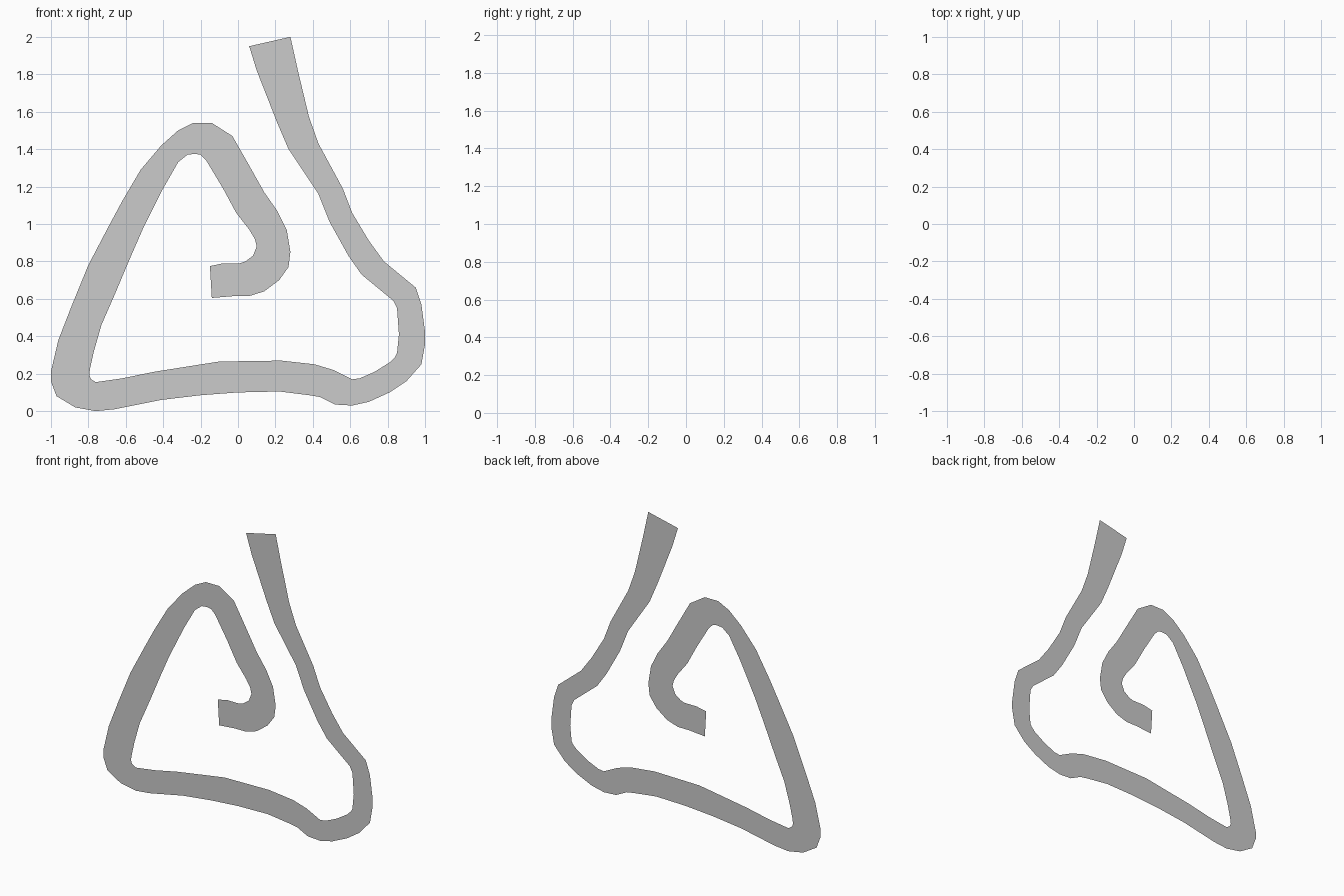
import bpy

# Outer and inner edges of the flat ribbon (x, z), from the top end to the curled end
outer = [(.28, 2), (.32, 1.82), (.38, 1.57), (.43, 1.43), (.56, 1.19), (.61, 1.06),
         (.70, .91), (.78, .80), (.95, .66), (.98, .57), (1, .42), (1, .36),
         (.98, .25), (.90, .16), (.81, .10), (.70, .05), (.61, .03), (.52, .035),
         (.44, .075), (.38, .085), (.22, .105), (0, .10), (-.20, .085), (-.41, .06),
         (-.66, .01), (-.76, 0), (-.87, .02), (-.97, .08), (-1, .16), (-1, .21),
         (-.96, .38), (-.89, .56), (-.80, .78), (-.69, .99), (-.62, 1.12), (-.52, 1.29),
         (-.41, 1.42), (-.32, 1.50), (-.24, 1.54), (-.14, 1.54), (-.03, 1.47), (.05, 1.33),
         (.14, 1.17), (.21, 1.07), (.26, .97), (.28, .85), (.27, .77), (.22, .70),
         (.14, .64), (.06, .615), (-.02, .615), (-.14, .605)]
inner = [(.06, 1.95), (.10, 1.82), (.21, 1.54), (.27, 1.40), (.43, 1.16), (.49, 1.01),
         (.59, .83), (.66, .73), (.83, .59), (.85, .55), (.86, .41), (.85, .31),
         (.84, .29), (.81, .26), (.73, .21), (.65, .175), (.61, .17), (.58, .185),
         (.51, .22), (.41, .25), (.23, .27), (-.10, .265), (-.26, .24), (-.45, .21),
         (-.62, .175), (-.76, .155), (-.785, .17), (-.79, .18), (-.795, .195), (-.79, .23),
         (-.77, .32), (-.73, .46), (-.66, .62), (-.58, .81), (-.51, .97), (-.40, 1.19),
         (-.32, 1.33), (-.27, 1.37), (-.23, 1.375), (-.20, 1.37), (-.17, 1.34), (-.08, 1.19),
         (-.01, 1.06), (.06, .97), (.09, .92), (.10, .88), (.08, .83), (.04, .80),
         (.01, .79), (-.03, .79), (-.08, .79), (-.15, .775)]

# Flat ribbon: one strip of quads facing the front
n = len(outer)
verts = [(x, 0, z) for x, z in outer + inner]
faces = [(i, n + i, n + i + 1, i + 1) for i in range(n - 1)]
mesh = bpy.data.meshes.new("curled_ribbon")
mesh.from_pydata(verts, [], faces)
mesh.update()
ribbon = bpy.data.objects.new("curled_ribbon", mesh)
bpy.context.collection.objects.link(ribbon)

# Plain grey
grey = bpy.data.materials.new("light_grey")
grey.diffuse_color = (0.6, 0.6, 0.6, 1)
mesh.materials.append(grey)
